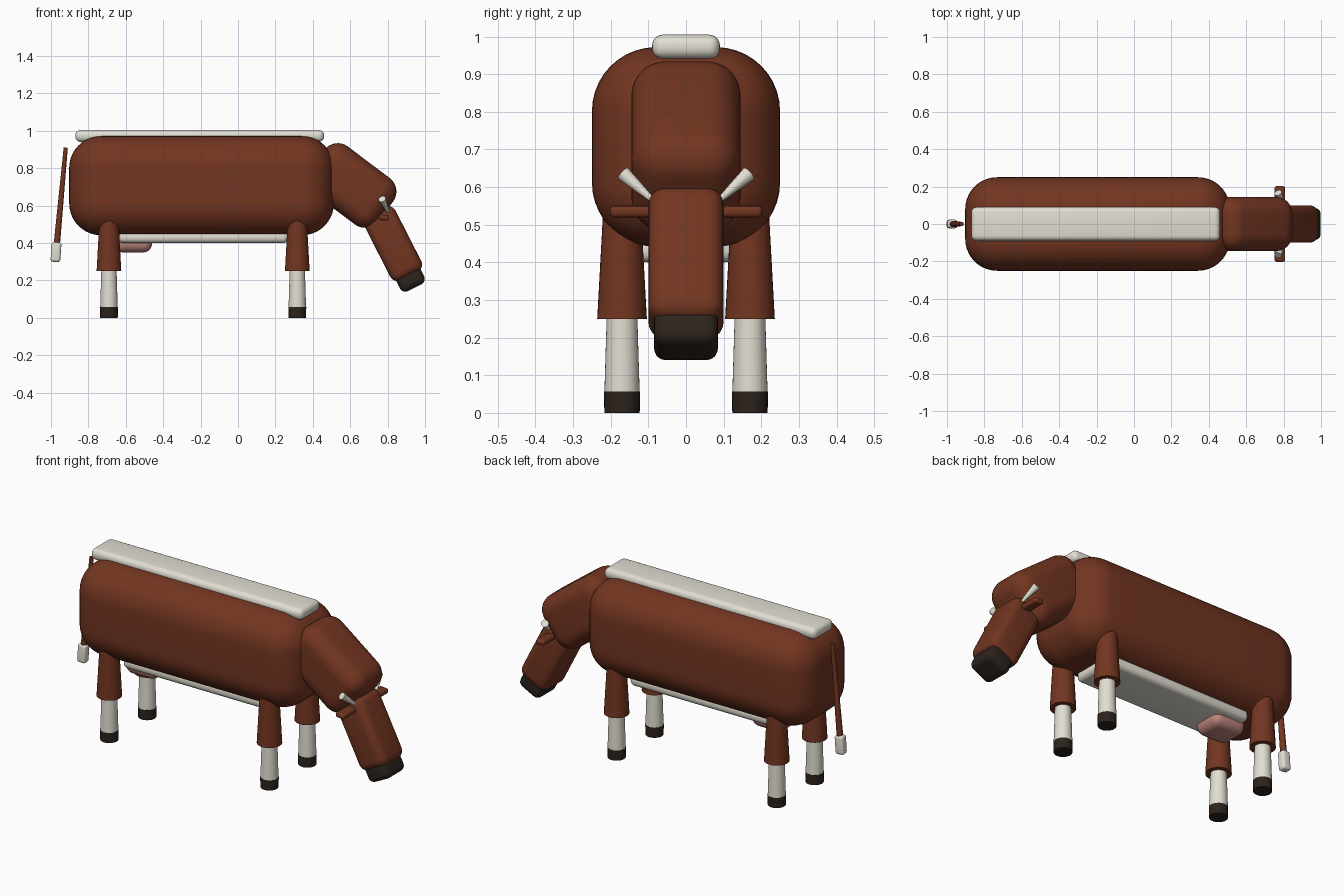
import bpy
from math import radians
from mathutils import Vector

if "Cube" in bpy.data.objects:
    bpy.data.objects.remove(bpy.data.objects["Cube"])


def material(name, color):
    m = bpy.data.materials.new(name)
    m.diffuse_color = (*color, 1)
    m.use_nodes = True
    m.node_tree.nodes["Principled BSDF"].inputs["Base Color"].default_value = m.diffuse_color
    return m


BROWN = material("brown", (0.17, 0.036, 0.015))
CREAM = material("cream", (0.76, 0.73, 0.65))
DARK = material("dark", (0.025, 0.017, 0.012))
PINK = material("pink", (0.5, 0.23, 0.2))


def finish(ob, name, mat, angle):
    ob.name = name
    ob.data.materials.append(mat)
    bpy.ops.object.shade_smooth_by_angle(angle=radians(angle))
    return ob


def rounded_box(name, loc, size, bevel, mat, pitch=0, segments=5):
    """Box with rounded edges; pitch tips its +x end downwards."""
    bpy.ops.mesh.primitive_cube_add(size=1, location=loc)
    ob = bpy.context.object
    ob.scale = size
    bpy.ops.object.transform_apply(location=False, rotation=False, scale=True)
    ob.rotation_euler.y = radians(pitch)
    mod = ob.modifiers.new("round", "BEVEL")
    mod.width = bevel
    mod.segments = segments
    bpy.ops.object.modifier_apply(modifier=mod.name)
    return finish(ob, name, mat, 50)


def rod(name, a, b, r1, r2, mat, sides=32):
    """Tapered cylinder from point a (radius r1) to point b (radius r2)."""
    a, b = Vector(a), Vector(b)
    d = b - a
    bpy.ops.mesh.primitive_cone_add(vertices=sides, radius1=r1, radius2=r2,
                                    depth=d.length, location=(a + b) / 2)
    ob = bpy.context.object
    ob.rotation_euler = d.to_track_quat("Z", "Y").to_euler()
    return finish(ob, name, mat, 40)


# Body with pale back and belly strips
rounded_box("body", (-0.195, 0, 0.707), (1.415, 0.5, 0.53), 0.17, BROWN, segments=10)
rounded_box("back_stripe", (-0.205, 0, 0.973), (1.33, 0.18, 0.064), 0.028, CREAM)
rounded_box("belly_stripe", (-0.185, 0, 0.433), (0.91, 0.26, 0.066), 0.028, CREAM)
rounded_box("udder", (-0.56, 0, 0.41), (0.2, 0.18, 0.12), 0.045, PINK)

# Lowered neck and head
rounded_box("neck", (0.606, 0, 0.708), (0.46, 0.29, 0.31), 0.09, BROWN, 37, 8)
rounded_box("head", (0.828, 0, 0.397), (0.39, 0.2, 0.186), 0.045, BROWN, 63)
rounded_box("muzzle", (0.919, 0, 0.213), (0.115, 0.17, 0.145), 0.032, DARK, 63)

# Ears and horns on both sides of the head
for s, side in ((-1, "right"), (1, "left")):
    rounded_box(f"{side}_ear", (0.78, s * 0.14, 0.536), (0.056, 0.125, 0.03),
                0.012, BROWN, 5)
    rod(f"{side}_horn", (0.808, s * 0.075, 0.553), (0.77, s * 0.167, 0.636),
        0.005, 0.02, CREAM)

# Four legs: thigh, stocking, hoof
for x, end in ((0.317, "front"), (-0.69, "back")):
    for s, side in ((-1, "right"), (1, "left")):
        y = s * 0.17
        rod(f"{end}_{side}_upper_leg", (x, y, 0.25), (x, y, 0.56), 0.066, 0.049, BROWN)
        rod(f"{end}_{side}_lower_leg", (x, y, 0.05), (x, y, 0.28), 0.047, 0.04, CREAM)
        rod(f"{end}_{side}_hoof", (x, y, 0), (x, y, 0.057), 0.047, 0.048, DARK)

# Tail and its tuft
rod("tail", (-0.968, 0, 0.4), (-0.921, 0, 0.91), 0.017, 0.011, BROWN)
rounded_box("tail_tuft", (-0.973, 0, 0.352), (0.052, 0.046, 0.106), 0.014, CREAM, 4)
